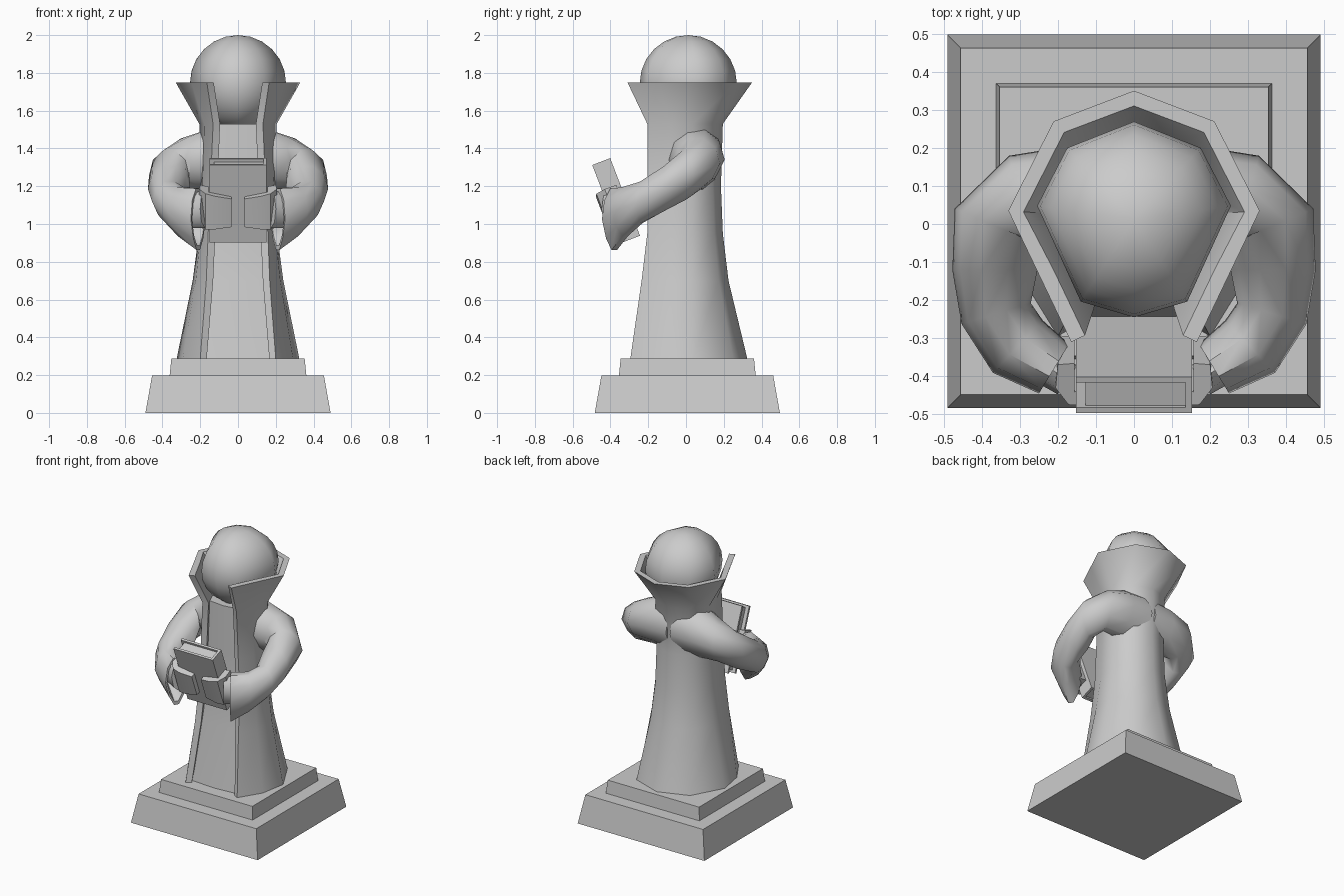
import bpy, bmesh, math
from mathutils import Vector, Matrix

old = bpy.data.objects.get("Cube")
if old:
    bpy.data.objects.remove(old, do_unlink=True)

stone = bpy.data.materials.new("grey stone")
stone.use_nodes = True
GREY = (0.6, 0.6, 0.6, 1)
stone.diffuse_color = GREY
stone.node_tree.nodes["Principled BSDF"].inputs["Base Color"].default_value = GREY


def finish(name, bm, angle=None, mirror=False):
    """Turn a bmesh into an object, apply its mirror and shade it."""
    mesh = bpy.data.meshes.new(name)
    bm.to_mesh(mesh)
    bm.free()
    mesh.materials.append(stone)
    ob = bpy.data.objects.new(name, mesh)
    bpy.context.collection.objects.link(ob)
    bpy.ops.object.select_all(action='DESELECT')
    ob.select_set(True)
    bpy.context.view_layer.objects.active = ob
    if mirror:
        mod = ob.modifiers.new("pair", 'MIRROR')
        mod.use_mirror_merge = False
        bpy.ops.object.modifier_apply(modifier="pair")
    if angle:
        bpy.ops.object.shade_smooth_by_angle(angle=math.radians(angle))


def loft(rings):
    """Skin a list of closed rings of points and cap both ends."""
    bm = bmesh.new()
    rows = [[bm.verts.new(p) for p in ring] for ring in rings]
    n = len(rows[0])
    for a, b in zip(rows, rows[1:]):
        for i in range(n):
            j = (i + 1) % n
            bm.faces.new((a[i], a[j], b[j], b[i]))
    bm.faces.new(rows[0][::-1])
    bm.faces.new(rows[-1])
    bmesh.ops.recalc_face_normals(bm, faces=bm.faces)
    return bm


def square(h, z, y=0.007):
    return [(-h, y - h, z), (h, y - h, z), (h, y + h, z), (-h, y + h, z)]


# Two-step plinth
finish("plinth_base", loft([square(0.49, 0), square(0.455, 0.197)]))
finish("plinth_step", loft([square(0.362, 0.197), square(0.353, 0.287)]))

# Head with eight sides
side_angles = (-57, 8, 47)
angles = [-90, *side_angles, 90, *(180 - a for a in side_angles[::-1])]
head = []
for lat in range(-75, 90, 15):
    r, z = 0.257 * math.cos(math.radians(lat)), 1.745 + 0.255 * math.sin(math.radians(lat))
    head.append([(r * math.cos(math.radians(a)), 0.012 + r * math.sin(math.radians(a)), z)
                 for a in angles])
bm = loft(head)
for cap in [f for f in bm.faces if len(f.verts) > 4]:
    pole = bmesh.ops.poke(bm, faces=[cap])["verts"][0]
    pole.co.z = 2.0 if pole.co.z > 1.7 else 1.49
finish("head", bm, 75)


# Open robe with flared collar: height, opening, front, side, back, bulge
def robe_ring(z, w, f, s, b, bulge):
    front, side = Vector((w, -f, z)), Vector((s, 0.035, z))
    mid = (front + side) / 2 + Vector((bulge, -bulge * 0.5, 0))
    half = [front, mid, side, Vector((s * 0.64, b * 0.77, z)), Vector((0, b, z))]
    return half + [Vector((-p.x, p.y, z)) for p in half[-2::-1]]


def with_thickness(ring, t):
    """Close an open ring with a copy of itself set level and inward."""
    inner = []
    for i, p in enumerate(ring):
        a, b = ring[max(i - 1, 0)], ring[min(i + 1, len(ring) - 1)]
        d = (b - a).normalized()
        inner.append(p + Vector((-d.y, d.x, 0)) * t)
    return ring + inner[::-1]


robe = [
    (0.285, 0.2, 0.295, 0.325, 0.325, 0.03),
    (0.7, 0.168, 0.235, 0.24, 0.225, 0.02),
    (0.95, 0.158, 0.205, 0.207, 0.195, 0.015),
    (1.2, 0.146, 0.205, 0.2, 0.185, 0.015),
    (1.53, 0.132, 0.205, 0.205, 0.195, 0.01),
    (1.75, 0.165, 0.31, 0.33, 0.35, 0),
]
finish("robe", loft([with_thickness(robe_ring(*r), 0.04) for r in robe]), 45)

# Inner gown filling the opening of the robe
gown = [robe_ring(z, w, f - 0.05, s - 0.03, b - 0.03, 0) + [Vector((0, 0.035 - f, z))]
        for z, w, f, s, b, bulge in robe[:-1]]
finish("inner_gown", loft(gown), 45)


# Sleeves: centre, half width and half height along the arm
def tube(path, n=10, taper=0):
    pts = [Vector(p[:3]) for p in path]
    rings = []
    for i, p in enumerate(path):
        t = pts[min(i + 1, len(pts) - 1)] - pts[max(i - 1, 0)]
        u = Vector((t.y, -t.x, 0)).normalized()
        ring = []
        for a in (math.tau * k / n for k in range(n)):
            narrow = 1 + taper * min(math.sin(a), 0)
            ring.append(pts[i] + u * p[3] * narrow * math.cos(a)
                        + Vector((0, 0, p[4] * math.sin(a))))
        rings.append(ring)
    return rings


arm = [
    (0.02, 0.05, 1.34, 0.152, 0.19),
    (0.17, 0.055, 1.34, 0.15, 0.165),
    (0.29, 0.055, 1.32, 0.13, 0.14),
    (0.365, -0.005, 1.26, 0.115, 0.135),
    (0.365, -0.12, 1.185, 0.112, 0.125),
    (0.362, -0.235, 1.115, 0.095, 0.115),
    (0.305, -0.322, 1.065, 0.095, 0.135),
    (0.21, -0.38, 1.025, 0.076, 0.172),
]
rings = tube(arm, taper=0.3)
for ring, k in ((rings[-1], 0.85), (rings[-2], 0.7)):
    c = sum(ring, Vector()) / len(ring)
    rings.append([c + (p - c) * k for p in ring])
finish("sleeves", loft(rings), 50, mirror=True)

# Wrists inside the cuffs
wrist = [(0.175, -0.41, 1.08, 0.045, 0.1), (0.27, -0.345, 1.07, 0.055, 0.09)]
finish("wrists", loft(tube(wrist, 8)), 50, mirror=True)

# Tilted book with a spine on one side
TILT = Matrix.Translation((0, -0.37, 1.125)) @ Matrix.Rotation(math.radians(21), 4, 'X')


def book_box(name, size, at):
    bm = bmesh.new()
    bmesh.ops.create_cube(bm, size=1, matrix=TILT @ Matrix.Translation(at) @ Matrix.Diagonal((*size, 1)))
    finish(name, bm)


for name, y in (("front_cover", -0.043), ("back_cover", 0.043)):
    book_box(name, (0.304, 0.016, 0.44), (0, y, 0))
book_box("spine", (0.017, 0.07, 0.44), (0.1435, 0, 0))
book_box("pages", (0.262, 0.07, 0.41), (0.004, 0, 0))

# Hands wrapped round the front of the book
outline = [(0.035, -0.05), (0.035, -0.082), (0.12, -0.093), (0.172, -0.085),
           (0.206, -0.035), (0.2, 0.03), (0.156, 0.03), (0.156, -0.05)]
low = [TILT @ Vector((x, y, -0.12 - 0.1 * (x - 0.035))) for x, y in outline]
high = [TILT @ Vector((x, y, 0.04 + 0.22 * (x - 0.035))) for x, y in outline]
finish("hands", loft([low, high]), 25, mirror=True)
